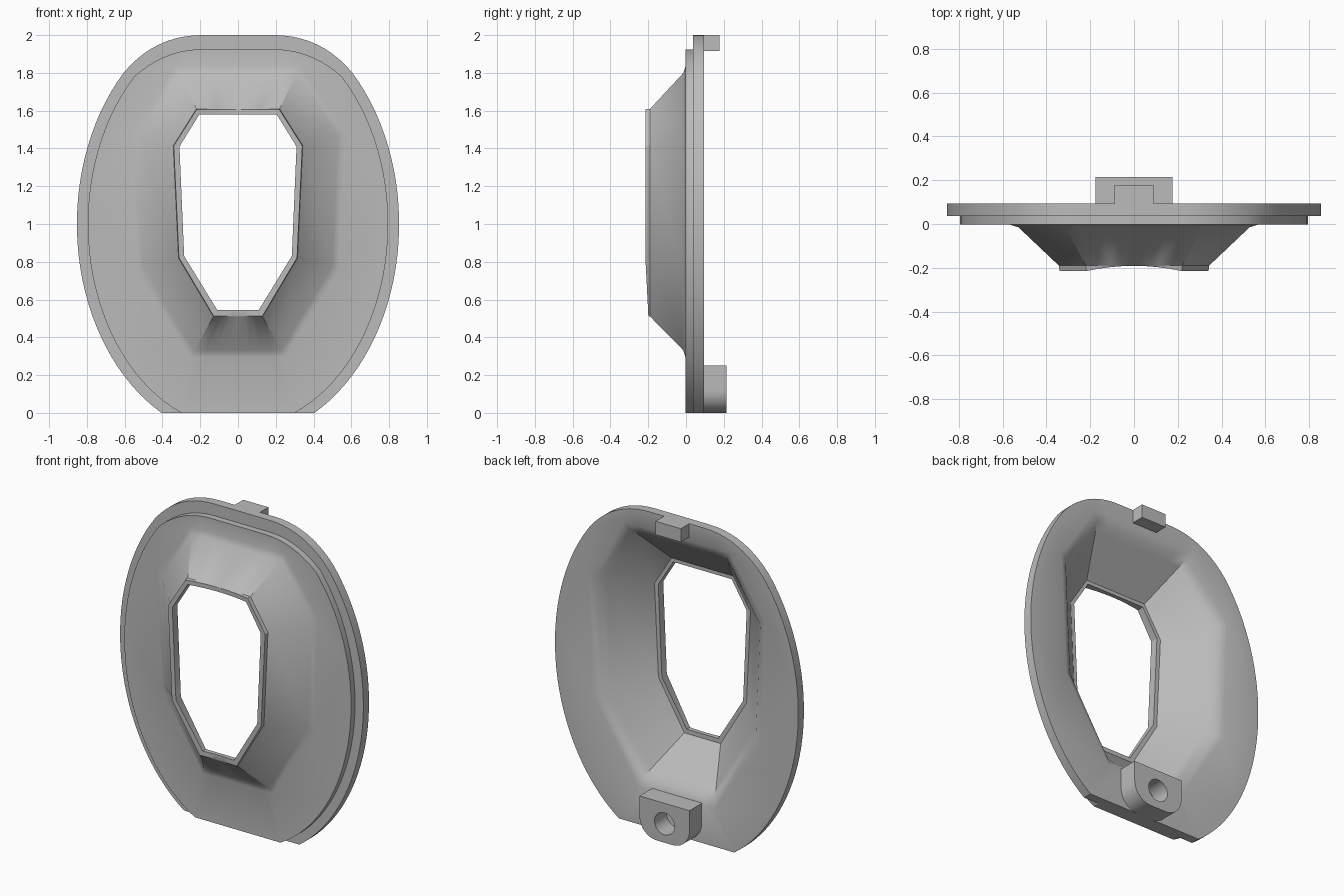
import bpy, bmesh, math

cube = bpy.data.objects.get("Cube")
if cube:
    bpy.data.objects.remove(cube, do_unlink=True)

grey = bpy.data.materials.new("plain_grey")
grey.use_nodes = True
grey.diffuse_color = (0.5, 0.5, 0.5, 1)
grey.node_tree.nodes["Principled BSDF"].inputs["Base Color"].default_value = (0.5, 0.5, 0.5, 1)


def add_loop(bm, points, depth):
    """Closed loop of (x, z) points; depth is a y value or a function of x."""
    return [bm.verts.new((x, depth(x) if callable(depth) else depth, z)) for x, z in points]


def strip(bm, a, b):
    for i in range(len(a)):
        j = (i + 1) % len(a)
        face = bm.faces.new((a[i], a[j], b[j], b[i]))
        if face.calc_area() < 1e-6:
            bm.faces.remove(face)


def fill(bm, *loops):
    edges = []
    for loop in loops:
        for i, v in enumerate(loop):
            w = loop[(i + 1) % len(loop)]
            edges.append(bm.edges.get((v, w)) or bm.edges.new((v, w)))
    bmesh.ops.triangle_fill(bm, edges=edges, use_beauty=True, use_dissolve=False)


def finish(bm, name):
    bmesh.ops.recalc_face_normals(bm, faces=bm.faces[:])
    mesh = bpy.data.meshes.new(name)
    bm.to_mesh(mesh)
    bm.free()
    mesh.materials.append(grey)
    obj = bpy.data.objects.new(name, mesh)
    bpy.context.collection.objects.link(obj)
    bpy.ops.object.select_all(action="DESELECT")
    obj.select_set(True)
    bpy.context.view_layer.objects.active = obj
    bpy.ops.object.shade_smooth_by_angle(angle=math.radians(30))
    return obj


def mirrored(half):
    return half + [(-x, z) for x, z in reversed(half)]


def oval(width, foot, shoulder, control, top):
    """Oval with flat foot and flat top; the shoulder is a soft curve."""
    height = 1 / math.sqrt(1 - (foot / width) ** 2)
    a0, a1 = math.asin(-1 / height), math.asin((shoulder - 1) / height)
    half = []
    for i in range(33):
        a = a0 + (a1 - a0) * i / 32
        half.append((width * math.cos(a), 1 + height * math.sin(a)))
    start = half[-1]
    for i in range(1, 11):
        t = i / 10
        half.append(tuple((1 - t) ** 2 * s + 2 * t * (1 - t) * c + t * t * e
                          for s, c, e in zip(start, (control, top), (0.19, top))))
    return mirrored(half)


def octagon(half, grow=0.0):
    """Eight-sided loop with its top and bottom edges subdivided."""
    pts = mirrored([(x * (1 + grow / 0.53), 1.07 + (z - 1.07) * (1 + grow / 0.75)) for x, z in half])
    result = []
    for i, (x, z) in enumerate(pts):
        nx, nz = pts[(i + 1) % len(pts)]
        n = 8 if abs(nz - z) < 1e-6 else 1
        result += [(x + (nx - x) * k / n, z + (nz - z) * k / n) for k in range(n)]
    return result


def curved_tip(x):
    return max(-0.215, -0.191 - 0.5 * x * x)


# Plate with stepped flange and hollow funnel
base = [(0.235, 0.32), (0.51, 0.77), (0.54, 1.47), (0.32, 1.81)]
tip = [(0.13, 0.51), (0.315, 0.82), (0.343, 1.415), (0.22, 1.61)]
hole = [(0.11, 0.545), (0.285, 0.83), (0.31, 1.41), (0.205, 1.58)]
outer = oval(0.853, 0.405, 1.80, 0.44, 2.0)
inner = oval(0.795, 0.3, 1.78, 0.39, 1.925)

bm = bmesh.new()
body = [add_loop(bm, p, y) for p, y in
        ((inner, -0.003), (inner, 0.037), (outer, 0.037), (outer, 0.094))]
funnel = [add_loop(bm, octagon(p, g), y) for p, g, y in (
    (base, 0.025, -0.003), (base, -0.012, -0.015), (tip, 0, -0.19),
    (tip, -0.004, curved_tip), (hole, 0, curved_tip), (hole, 0, -0.165),
    (tip, -0.01, -0.165), (base, -0.01, 0.03), (base, 0.03, 0.07), (base, 0.08, 0.094))]
for chain in (body, funnel):
    for a, b in zip(chain, chain[1:]):
        strip(bm, a, b)
fill(bm, body[0], funnel[0])
fill(bm, body[-1], funnel[-1])
finish(bm, "flanged_plate")

# Bottom lug with rounded lower corners and a round hole
radius = 0.12
corner = [(0.175 - radius + radius * math.sin(a), radius - radius * math.cos(a))
          for a in (math.pi / 2 * i / 10 for i in range(11))]
lug = mirrored(corner + [(0.175, 0.25)])
bore = [(0.07 * math.cos(math.tau * i / 32), 0.12 + 0.07 * math.sin(math.tau * i / 32))
        for i in range(32)]
bm = bmesh.new()
lug_back, lug_front = (add_loop(bm, lug, y) for y in (0.215, 0.085))
bore_back, bore_front = (add_loop(bm, bore, y) for y in (0.215, 0.085))
strip(bm, lug_back, lug_front)
strip(bm, bore_back, bore_front)
fill(bm, lug_back, bore_back)
fill(bm, lug_front, bore_front)
finish(bm, "bottom_lug")

# Top locating tab
bm = bmesh.new()
tab = mirrored([(0.088, 1.915), (0.088, 2.0)])
tab_back, tab_front = (add_loop(bm, tab, y) for y in (0.178, 0.08))
strip(bm, tab_back, tab_front)
fill(bm, tab_back)
fill(bm, tab_front)
finish(bm, "top_tab")
